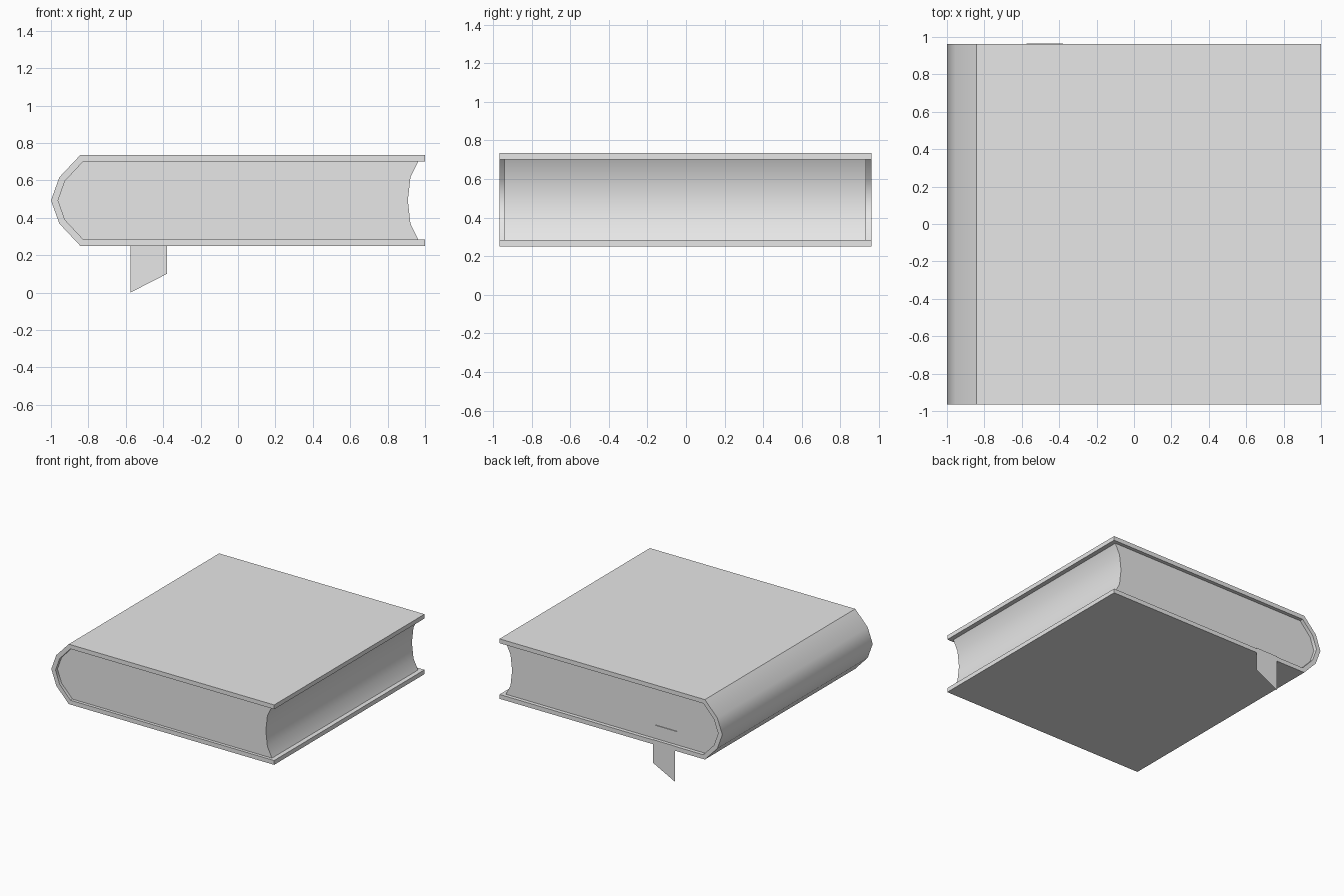
import bpy, bmesh, math

cube = bpy.data.objects.get("Cube")
if cube:
    bpy.data.objects.remove(cube, do_unlink=True)

# One plain grey for the whole book
GREY = (0.8, 0.8, 0.8, 1)
grey = bpy.data.materials.new("light_grey")
grey.diffuse_color = GREY
grey.use_nodes = True
grey.node_tree.nodes["Principled BSDF"].inputs["Base Color"].default_value = GREY

MID_Z = 0.4925


def finish(name, bm):
    mesh = bpy.data.meshes.new(name)
    bmesh.ops.recalc_face_normals(bm, faces=bm.faces)
    bm.to_mesh(mesh)
    bm.free()
    mesh.materials.append(grey)
    obj = bpy.data.objects.new(name, mesh)
    bpy.context.collection.objects.link(obj)
    return obj


def smooth(obj):
    bpy.ops.object.select_all(action="DESELECT")
    obj.select_set(True)
    bpy.context.view_layer.objects.active = obj
    bpy.ops.object.shade_smooth_by_angle(angle=math.radians(43))


def mirrored(upper):
    """Complete an upper half-curve that ends on the middle height."""
    pts = [(x, MID_Z + h) for x, h in upper]
    return pts + [(x, 2 * MID_Z - z) for x, z in reversed(pts[:-1])]


def extrude_profile(name, profile, y0, y1):
    bm = bmesh.new()
    face = bm.faces.new([bm.verts.new((x, y0, z)) for x, z in profile])
    new = bmesh.ops.extrude_face_region(bm, geom=[face], use_keep_orig=True)["geom"]
    verts = [v for v in new if isinstance(v, bmesh.types.BMVert)]
    bmesh.ops.translate(bm, verts=verts, vec=(0, y1 - y0, 0))
    obj = finish(name, bm)
    smooth(obj)
    return obj


# Cover: one wrapped board with a rounded spine
outer = mirrored([(1, 0.243), (-0.843, 0.243), (-0.955, 0.124), (-1, 0)])
inner = mirrored([(1, 0.208), (-0.828, 0.208), (-0.925, 0.104), (-0.962, 0)])
extrude_profile("cover", outer + inner[::-1], -0.965, 0.962)

# Page block: fills the spine, with a hollow fore edge
fore_edge = mirrored([(0.963, 0.208), (0.922, 0.124), (0.908, 0)])
extrude_profile("pages", inner[1:-1] + fore_edge[::-1], -0.94, 0.932)

# Ribbon bookmark: leaves the pages, folds over the cover and hangs down
bm = bmesh.new()
path = [(0.925, 0.395), (0.938, 0.395), (0.938, 0.288), (0.965, 0.288), (0.965, 0)]
rows = [[bm.verts.new((x, y, z)) for x in (-0.575, -0.38)] for y, z in path]
rows[-1][1].co.z = 0.1  # slanted cut at the end
for a, b in zip(rows, rows[1:]):
    bm.faces.new((a[0], a[1], b[1], b[0]))
finish("bookmark_ribbon", bm)
